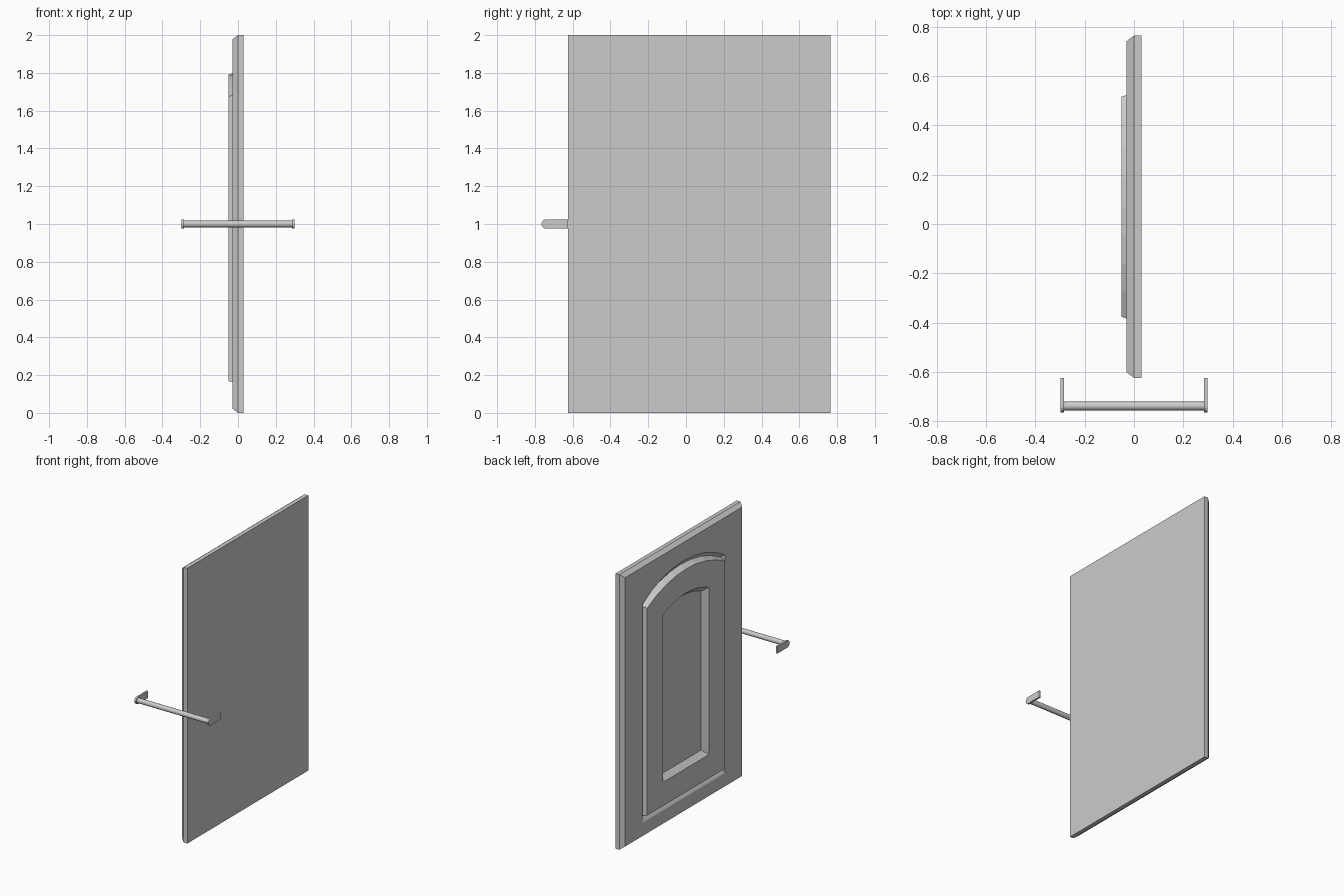
import bpy, bmesh, math
from mathutils import Matrix

cube = bpy.data.objects.get("Cube")
if cube:
    bpy.data.objects.remove(cube, do_unlink=True)

grey = bpy.data.materials.new("plain grey")
grey.use_nodes = True
COLOUR = (0.6, 0.6, 0.6, 1)
grey.diffuse_color = COLOUR
grey.node_tree.nodes["Principled BSDF"].inputs["Base Color"].default_value = COLOUR

MID_Y = 0.07      # centre line of the door
ARCH_STEPS = 8


def make_object(name, bm):
    bmesh.ops.recalc_face_normals(bm, faces=bm.faces)
    mesh = bpy.data.meshes.new(name)
    bm.to_mesh(mesh)
    bm.free()
    mesh.materials.append(grey)
    obj = bpy.data.objects.new(name, mesh)
    bpy.context.collection.objects.link(obj)
    return obj


def rect_loop(bm, x, inset):
    half, low, high = 0.695 - inset, inset, 2 - inset
    corners = [(-half, low), (half, low), (half, high), (-half, high)]
    return [bm.verts.new((x, MID_Y + y, z)) for y, z in corners]


def arch_loop(bm, x, half, bottom, spring, apex):
    """Rectangle with a segmental circular arch for its top edge."""
    rise = apex - spring
    radius = (half * half + rise * rise) / (2 * rise)
    sweep = math.asin(half / radius)
    points = [(-half, bottom), (half, bottom)]
    for i in range(ARCH_STEPS + 1):
        a = sweep * (1 - 2 * i / ARCH_STEPS)
        points.append((radius * math.sin(a), apex - radius + radius * math.cos(a)))
    return [bm.verts.new((x, MID_Y + y, z)) for y, z in points]


def bridge(bm, a, b):
    for i in range(len(a)):
        j = (i + 1) % len(a)
        bm.faces.new((a[i], a[j], b[j], b[i]))


def loop_edges(bm, loop):
    return [bm.edges.get((loop[i - 1], loop[i])) for i in range(len(loop))]


# Door: chamfered slab, V groove, raised arched field and sunken centre
bm = bmesh.new()
rects = [rect_loop(bm, 0.03, 0), rect_loop(bm, 0, 0), rect_loop(bm, -0.03, 0.023)]
bm.faces.new(rects[0])
for a, b in zip(rects, rects[1:]):
    bridge(bm, a, b)
arches = [
    arch_loop(bm, -0.03, 0.475, 0.12, 1.705, 1.845),   # groove edge
    arch_loop(bm, -0.005, 0.461, 0.158, 1.688, 1.81),  # groove bottom
    arch_loop(bm, -0.05, 0.447, 0.168, 1.675, 1.79),   # field edge
    arch_loop(bm, -0.05, 0.263, 0.34, 1.555, 1.615),   # recess edge
    arch_loop(bm, -0.01, 0.228, 0.375, 1.53, 1.58),    # recess floor
]
for a, b in zip(arches, arches[1:]):
    bridge(bm, a, b)
bm.faces.new(arches[-1])
border = loop_edges(bm, rects[-1]) + loop_edges(bm, arches[0])
bmesh.ops.triangle_fill(bm, edges=border, use_beauty=True)
make_object("cabinet_door", bm)

# Handle bar
bm = bmesh.new()
bmesh.ops.create_cone(bm, cap_ends=True, segments=20, radius1=0.018, radius2=0.018,
                      depth=0.58, matrix=Matrix.Translation((0, -0.739, 1))
                      @ Matrix.Rotation(math.pi / 2, 4, "Y"))
bar = make_object("handle_bar", bm)
bpy.context.view_layer.objects.active = bar
bar.select_set(True)
bpy.ops.object.shade_smooth_by_angle()

# Handle end brackets: flat plates with a rounded front end
for side, name in ((1, "left_handle_bracket"), (-1, "right_handle_bracket")):
    bm = bmesh.new()
    r = 0.025
    outline = [(-0.625, 1 - r), (-0.625, 1 + r)]
    for i in range(11):
        a = math.pi * (0.5 + i / 10)
        outline.append((-0.74 + r * math.cos(a), 1 + r * math.sin(a)))
    inner = [bm.verts.new((side * 0.285, y, z)) for y, z in outline]
    outer = [bm.verts.new((side * 0.298, y, z)) for y, z in outline]
    bm.faces.new(inner)
    bm.faces.new(outer)
    bridge(bm, inner, outer)
    make_object(name, bm)
